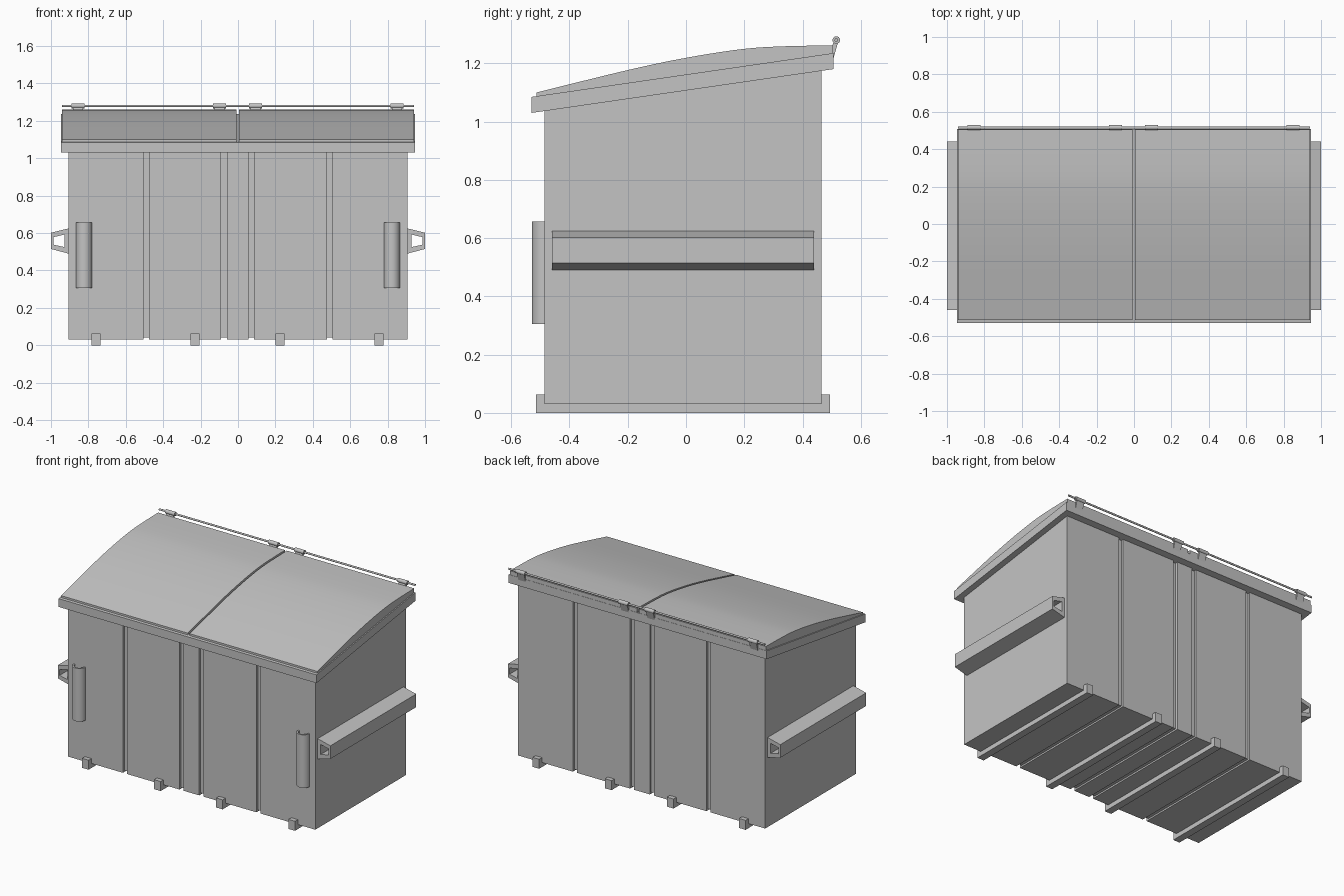
import bpy, bmesh, math

old = bpy.data.objects.get("Cube")
if old:
    bpy.data.objects.remove(old, do_unlink=True)

grey = bpy.data.materials.new("light_grey_metal")
grey.use_nodes = True
GREY = (0.55, 0.55, 0.55, 1)
grey.diffuse_color = GREY
grey.node_tree.nodes["Principled BSDF"].inputs["Base Color"].default_value = GREY


def finish(name, bm, smooth=False):
    """Turn a bmesh into a named, coloured object."""
    bmesh.ops.recalc_face_normals(bm, faces=bm.faces)
    mesh = bpy.data.meshes.new(name)
    bm.to_mesh(mesh)
    bm.free()
    mesh.materials.append(grey)
    obj = bpy.data.objects.new(name, mesh)
    bpy.context.collection.objects.link(obj)
    if smooth:
        bpy.ops.object.select_all(action="DESELECT")
        obj.select_set(True)
        bpy.context.view_layer.objects.active = obj
        bpy.ops.object.shade_smooth_by_angle(angle=math.radians(30))
    return obj


def skin(bm, loops, closed=False):
    """Join successive rings of points with quads, and cap open ends."""
    rings = [[bm.verts.new(p) for p in loop] for loop in loops]
    n = len(rings[0])
    pairs = list(zip(rings, rings[1:]))
    if closed:
        pairs.append((rings[-1], rings[0]))
    for a, b in pairs:
        for i in range(n):
            j = (i + 1) % n
            bm.faces.new((a[i], a[j], b[j], b[i]))
    if not closed:
        bm.faces.new(rings[0])
        bm.faces.new(rings[-1])


def side_prism(name, profile, x0, x1, smooth=False):
    """Extrude a (y, z) profile along x."""
    bm = bmesh.new()
    skin(bm, [[(x, y, z) for y, z in profile] for x in (x0, x1)])
    return finish(name, bm, smooth)


def rim_z(y, base):
    return base + (y + 0.53) * 0.145


# Body: side sections lofted across x, stepping inward at each groove
def body_section(x, inset):
    front, back, floor = -0.485 + inset, 0.465 - inset, 0.03 + inset * 0.7
    return [(x, front, floor), (x, back, floor),
            (x, back, rim_z(back, 1.045)), (x, front, rim_z(front, 1.045))]


sections = [body_section(-0.907, 0)]
for centre in (-0.49, -0.075, 0.07, 0.49):
    a, b = centre - 0.015, centre + 0.015
    sections += [body_section(a, 0), body_section(a, 0.015),
                 body_section(b, 0.015), body_section(b, 0)]
sections.append(body_section(0.907, 0))
bm = bmesh.new()
skin(bm, sections)
finish("body", bm)

# Sloping rim around the top of the body
F, B = -0.53, 0.507
side_prism("top_rim", [(F, rim_z(F, 1.03)), (B, rim_z(B, 1.03)),
                       (B, rim_z(B, 1.085)), (F, rim_z(F, 1.085))], -0.947, 0.947)

# Two curved lids with a narrow gap between them
crown = [(-0.513, 1.1), (-0.2, 1.177), (0, 1.219), (0.185, 1.248), (0.32, 1.258), (0.505, 1.262)]


def crown_points(steps=5):
    """Smooth curve through the crown points."""
    pts = [crown[0]] + crown + [crown[-1]]
    out = []
    for p0, p1, p2, p3 in zip(pts, pts[1:], pts[2:], pts[3:]):
        for s in range(steps):
            t = s / steps
            out.append(tuple(0.5 * (2 * b + (c - a) * t + (2 * a - 5 * b + 4 * c - d) * t * t
                                    + (3 * b - a - 3 * c + d) * t ** 3)
                             for a, b, c, d in zip(p0, p1, p2, p3)))
    return out + [crown[-1]]


lid = [(0.505, rim_z(0.505, 1.083)), (-0.513, rim_z(-0.513, 1.083))] + crown_points()
side_prism("right_lid", lid, -0.94, -0.009, True)
side_prism("left_lid", lid, 0.005, 0.94, True)


# Hinge rod, knuckles and tabs
def circle(y, z, r, n=16):
    return [(y + r * math.cos(i * math.tau / n), z + r * math.sin(i * math.tau / n))
            for i in range(n)]


HY, HZ = 0.516, 1.28
side_prism("hinge_rod", circle(HY, HZ, 0.006), -0.94, 0.94, True)
tab = [(0.5, 1.22), (0.507, 1.22), (0.522, 1.272), (0.508, 1.276), (0.5, 1.255)]
for i, x in enumerate((-0.855, -0.098, 0.093, 0.85), 1):
    side_prism(f"hinge_knuckle_{i}", circle(HY, HZ, 0.013), x - 0.035, x + 0.035, True)
    side_prism(f"hinge_tab_{i}", tab, x - 0.027, x + 0.027)

# Floor runners with upturned ends
runner = [(-0.515, 0), (0.495, 0), (0.495, 0.063), (0.463, 0.063),
          (0.463, 0.032), (-0.483, 0.032), (-0.483, 0.063), (-0.515, 0.063)]
for i, x in enumerate((-0.76, -0.231, 0.224, 0.755), 1):
    side_prism(f"floor_runner_{i}", runner, x - 0.024, x + 0.024)

# Open fork pockets on the sides and half-round tubes on the front
pocket_outer = [(0.905, 0.49), (1.0, 0.515), (1.0, 0.602), (0.905, 0.625)]
pocket_inner = [(0.928, 0.525), (0.987, 0.538), (0.987, 0.578), (0.928, 0.592)]


def arc(r):
    return [(r * math.cos(a), r * math.sin(a))
            for a in (math.pi * (1 + i / 16) for i in range(17))]


half_ring = arc(0.043) + arc(0.033)[::-1]
for side, s in (("left", 1), ("right", -1)):
    bm = bmesh.new()
    skin(bm, [[(s * x, y, z) for x, z in ring] for ring, y in
              ((pocket_outer, -0.46), (pocket_outer, 0.44),
               (pocket_inner, 0.44), (pocket_inner, -0.46))], closed=True)
    finish(f"{side}_fork_pocket", bm)

    bm = bmesh.new()
    skin(bm, [[(s * 0.823 + x, -0.486 + y, z) for x, y in half_ring] for z in (0.305, 0.657)])
    finish(f"{side}_front_tube", bm, True)
